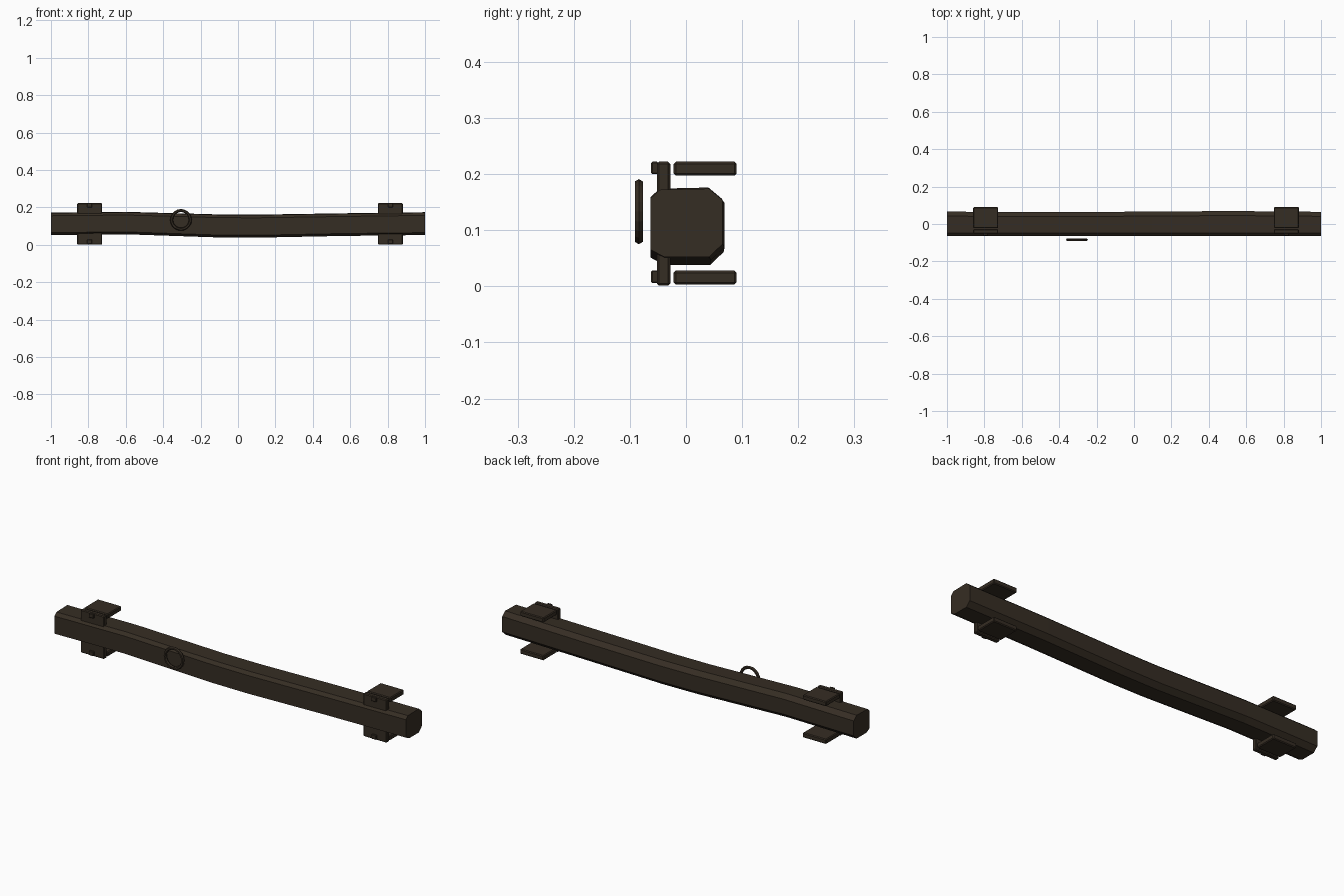
import bpy
import bmesh
from math import radians
from mathutils import Vector

cube = bpy.data.objects.get("Cube")
if cube:
    bpy.data.objects.remove(cube)

dark = bpy.data.materials.new("dark_brown")
dark.use_nodes = True
colour = (0.036, 0.026, 0.017, 1)
dark.diffuse_color = colour
dark.node_tree.nodes["Principled BSDF"].inputs["Base Color"].default_value = colour


def add_object(name, bm):
    bmesh.ops.recalc_face_normals(bm, faces=bm.faces)
    mesh = bpy.data.meshes.new(name)
    bm.to_mesh(mesh)
    bm.free()
    mesh.materials.append(dark)
    obj = bpy.data.objects.new(name, mesh)
    bpy.context.collection.objects.link(obj)
    return obj


def box(name, low, high, bevel=0.004):
    """Chamfered block between two opposite corners."""
    low, high = Vector(low), Vector(high)
    bm = bmesh.new()
    bmesh.ops.create_cube(bm, size=1)
    for v in bm.verts:
        v.co = (low + high) / 2 + v.co * (high - low)
    bmesh.ops.bevel(bm, geom=bm.edges[:], offset=bevel, segments=1, affect="EDGES")
    return add_object(name, bm)


# Sagging timber beam: chamfered cross-section swept through stations
# Station: x, bottom z, top z, back y
stations = [(-1, 0.052, 0.172, 0.066), (-0.6, 0.056, 0.176, 0.064),
            (-0.1, 0.039, 0.162, 0.065), (0.1, 0.038, 0.161, 0.067),
            (0.55, 0.047, 0.168, 0.069), (1, 0.052, 0.174, 0.065)]
FRONT = -0.063
bm = bmesh.new()
rings = []
for x, bottom, top, back in stations:
    outline = [(FRONT, bottom + 0.013), (FRONT + 0.025, bottom),
               (back - 0.024, bottom), (back, bottom + 0.023),
               (back, top - 0.02), (back - 0.024, top),
               (FRONT + 0.016, top - 0.002), (FRONT, top - 0.017)]
    rings.append([bm.verts.new((x, y, z)) for y, z in outline])
for a, b in zip(rings, rings[1:]):
    for i in range(len(a)):
        j = (i + 1) % len(a)
        bm.faces.new((a[i], a[j], b[j], b[i]))
bm.faces.new(rings[0])
bm.faces.new(rings[-1])
add_object("beam", bm)

# Wall brackets: upright plate, two flanges and two bolt heads each
for side, x in (("right", -0.793), ("left", 0.815)):
    x0, x1 = x - 0.067, x + 0.067
    box(side + "_bracket_plate", (x0, -0.052, 0.001), (x1, -0.028, 0.222))
    for level, z in (("lower", 0.003), ("upper", 0.197)):
        box(f"{side}_{level}_flange", (x0, -0.022, z), (x1, 0.09, z + 0.025))
        box(f"{side}_{level}_bolt", (x - 0.013, -0.062, z + 0.003),
            (x + 0.013, -0.050, z + 0.025), 0.002)

# Pull ring hanging in front of the beam
bpy.ops.mesh.primitive_torus_add(
    major_segments=20, minor_segments=6, major_radius=0.05, minor_radius=0.008,
    location=(-0.305, -0.084, 0.133), rotation=(radians(90), 0, 0))
ring = bpy.context.object
ring.name = "pull_ring"
ring.data.materials.append(dark)
